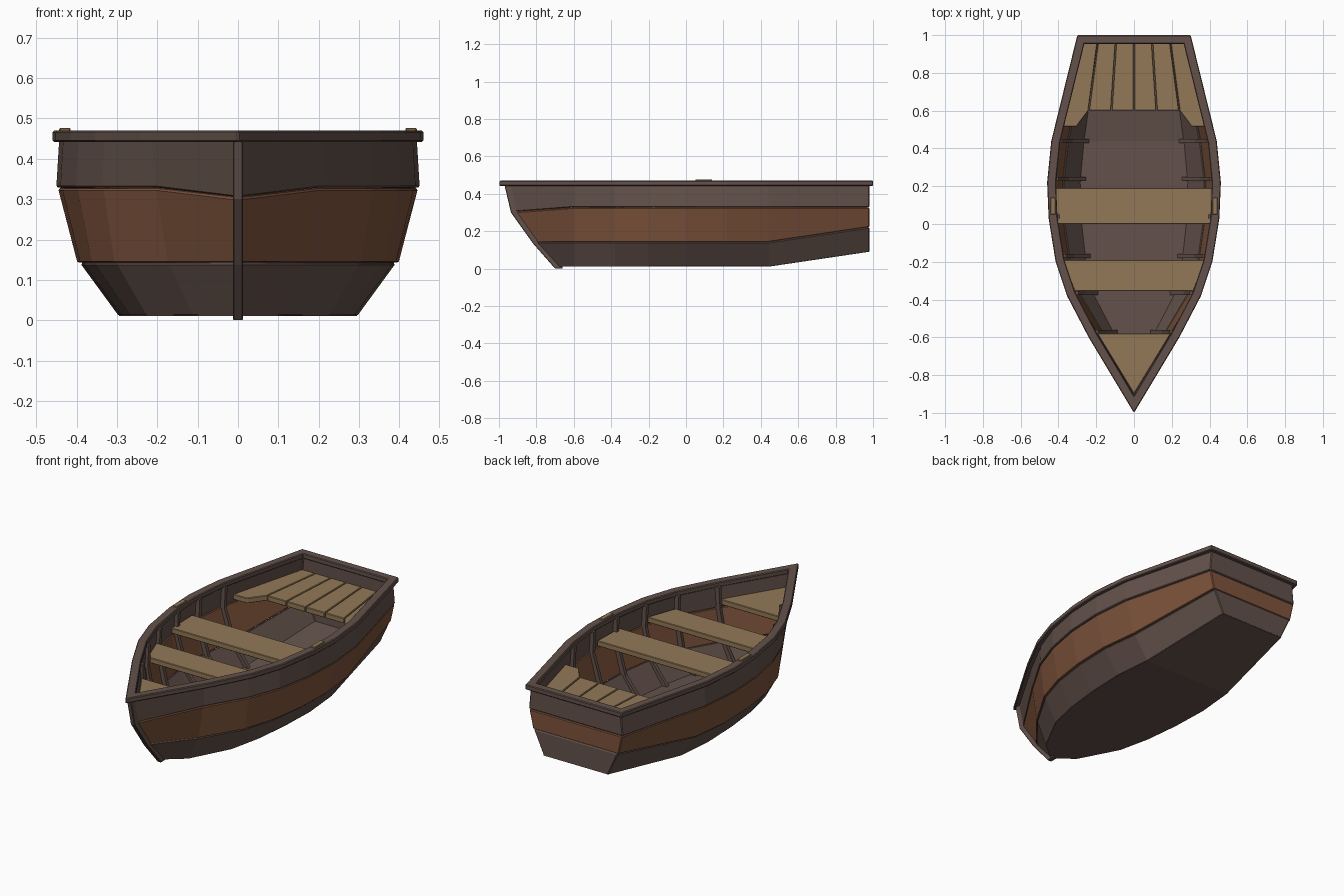
import bpy, bmesh

if "Cube" in bpy.data.objects:
    bpy.data.objects.remove(bpy.data.objects["Cube"])

def material(name, rgb):
    m = bpy.data.materials.new(name)
    m.diffuse_color = (*rgb, 1)
    m.use_nodes = True
    m.node_tree.nodes["Principled BSDF"].inputs["Base Color"].default_value = m.diffuse_color
    return m

DARK = material("dark_wood", (0.125, 0.083, 0.07))
RED = material("red_wood", (0.21, 0.088, 0.045))
TAN = material("tan_wood", (0.29, 0.19, 0.095))

# Hull lines: y stations from bow to stern, half widths for each level
YS = [-0.60, -0.38, -0.20, 0.0, 0.22, 0.44, 0.98]
WIDTHS = [
    [0.110, 0.225, 0.265, 0.287, 0.295, 0.275, 0.20],
    [0.170, 0.300, 0.355, 0.383, 0.390, 0.365, 0.26],
    [0.205, 0.335, 0.400, 0.438, 0.448, 0.428, 0.29],
    [0.213, 0.330, 0.395, 0.433, 0.443, 0.422, 0.28],
]
ZS = [0.01, 0.14, 0.328, 0.45]
STERN_Z = [0.09, 0.22, 0.328, 0.45]
BOW = [(-0.69, 0.01), (-0.81, 0.14), (-0.925, 0.303), (-0.96, 0.45)]

def loop(level, scale=1.0, dz=0.0):
    """Closed counter-clockwise outline of one hull level."""
    right = []
    for y, w in zip(YS, WIDTHS[level]):
        z = STERN_Z[level] if y > 0.9 else ZS[level]
        right.append((w * scale, y, z + dz))
    by, bz = BOW[level]
    return [(0, by, bz + dz)] + right + [(-x, y, z) for x, y, z in reversed(right)]

def width(level, y):
    for i in range(len(YS) - 1):
        if YS[i] <= y <= YS[i + 1]:
            t = (y - YS[i]) / (YS[i + 1] - YS[i])
            return WIDTHS[level][i] * (1 - t) + WIDTHS[level][i + 1] * t

def make(name, verts, faces, mat, bevel=0.0, thick=0.0, recalc=False):
    me = bpy.data.meshes.new(name)
    me.from_pydata(verts, [], faces)
    if recalc:
        bm = bmesh.new()
        bm.from_mesh(me)
        bmesh.ops.recalc_face_normals(bm, faces=bm.faces)
        bm.to_mesh(me)
        bm.free()
    me.materials.append(mat)
    ob = bpy.data.objects.new(name, me)
    bpy.context.collection.objects.link(ob)
    if thick:
        s = ob.modifiers.new("thickness", 'SOLIDIFY')
        s.thickness, s.offset, s.use_even_offset = thick, -1, True
    if bevel:
        b = ob.modifiers.new("bevel", 'BEVEL')
        b.width, b.segments, b.limit_method = bevel, 1, 'ANGLE'
        b.angle_limit = 0.9
    return ob

def band(name, lo, hi, mat, thick, bevel=0.004):
    n = len(lo)
    faces = [(i, (i + 1) % n, n + (i + 1) % n, n + i) for i in range(n)]
    return make(name, lo + hi, faces, mat, bevel, thick)

def prism(name, pts, a, b, mat, axis='z', bevel=0.003):
    """Extrude a 2D outline along an axis from a to b."""
    place = {'x': lambda p, w: (w, p[0], p[1]),
             'y': lambda p, w: (p[0], w, p[1]),
             'z': lambda p, w: (p[0], p[1], w)}[axis]
    n = len(pts)
    verts = [place(p, a) for p in pts] + [place(p, b) for p in pts]
    faces = [tuple(range(n)), tuple(range(n, 2 * n))]
    faces += [(i, (i + 1) % n, n + (i + 1) % n, n + i) for i in range(n)]
    return make(name, verts, faces, mat, bevel, recalc=True)

# Three overlapping plank bands, wrapping round the transom
band("lower_strake", loop(0), loop(1), DARK, 0.02)
band("middle_strake", loop(1, 1.02, 0.002), loop(2, 0.995, -0.002), RED, 0.02)
band("upper_strake", loop(2, 1.005, 0.001), loop(3), DARK, 0.02)

# Bottom planking: flat floor that rises toward the stern
b = loop(0)
n = len(b)
faces = [(0, n - 1, 1)] + [(i, n - i, n - i - 1, i + 1) for i in range(1, n // 2)]
make("bottom", b, faces, DARK, 0, 0.02)

# Gunwale rail
rail = [(0.24, -0.60), (0.355, -0.38), (0.415, -0.20), (0.452, 0.03),
        (0.46, 0.22), (0.438, 0.44), (0.30, 1.0)]
outline = [(0, -1.0)] + rail + [(-x, y) for x, y in reversed(rail)]
band("gunwale", [(x, y, 0.442) for x, y in outline],
     [(x, y, 0.47) for x, y in outline], DARK, 0.047)

# Stem post following the bow
prism("stem", [(-0.97, 0.445), (-0.936, 0.30), (-0.82, 0.137), (-0.70, 0.0), (-0.66, 0.0),
               (-0.66, 0.03), (-0.77, 0.15), (-0.87, 0.30), (-0.92, 0.445)],
      -0.013, 0.013, DARK, 'x')

# Ribs against the inner hull
for k, y in enumerate([-0.57, -0.365, -0.17, 0.04, 0.24, 0.44]):
    for s in (-1, 1):
        w = [width(l, y) for l in range(4)]
        zs = [0.025] + ZS[1:]
        outer = [(s * (w[l] - 0.012), zs[l]) for l in range(4)]
        inner = [(s * (w[l] - 0.042), zs[l]) for l in reversed(range(4))]
        prism(f"rib_{k}_{'right' if s > 0 else 'left'}", outer + inner,
              y - 0.01, y + 0.01, DARK, 'y', 0)

# Cross seats and bow seat
Z0, Z1 = 0.345, 0.375
prism("middle_seat", [(-0.415, 0), (0.415, 0), (0.42, 0.19), (-0.42, 0.19)], Z0, Z1, TAN)
prism("front_seat", [(-0.315, -0.355), (0.315, -0.355), (0.375, -0.19), (-0.375, -0.19)], Z0, Z1, TAN)
prism("bow_seat", [(0, -0.90), (0.195, -0.58), (-0.195, -0.58)], Z0, Z1, TAN)

# Stern seat: four tapered planks and two side planks running forward
g = 0.002
for i in range(-2, 2):
    prism(f"stern_seat_plank_{i + 3}",
          [(i * 0.12 + g, 0.60), ((i + 1) * 0.12 - g, 0.60),
           ((i + 1) * 0.096 - g, 0.962), (i * 0.096 + g, 0.962)], Z0, Z1, TAN)
for s in (-1, 1):
    side = "right" if s > 0 else "left"
    prism(f"stern_side_plank_{side}",
          [(s * x, y) for x, y in [(0.242, 0.60), (0.305, 0.515), (0.395, 0.515),
                                   (0.275, 0.962), (0.194, 0.962)]], Z0, Z1, TAN)
    # Oar pads on the rail
    prism(f"oar_pad_{side}", [(s * x, y) for x, y in [(0.415, 0.05), (0.443, 0.05),
                                                      (0.443, 0.14), (0.415, 0.14)]],
          0.465, 0.477, TAN)
